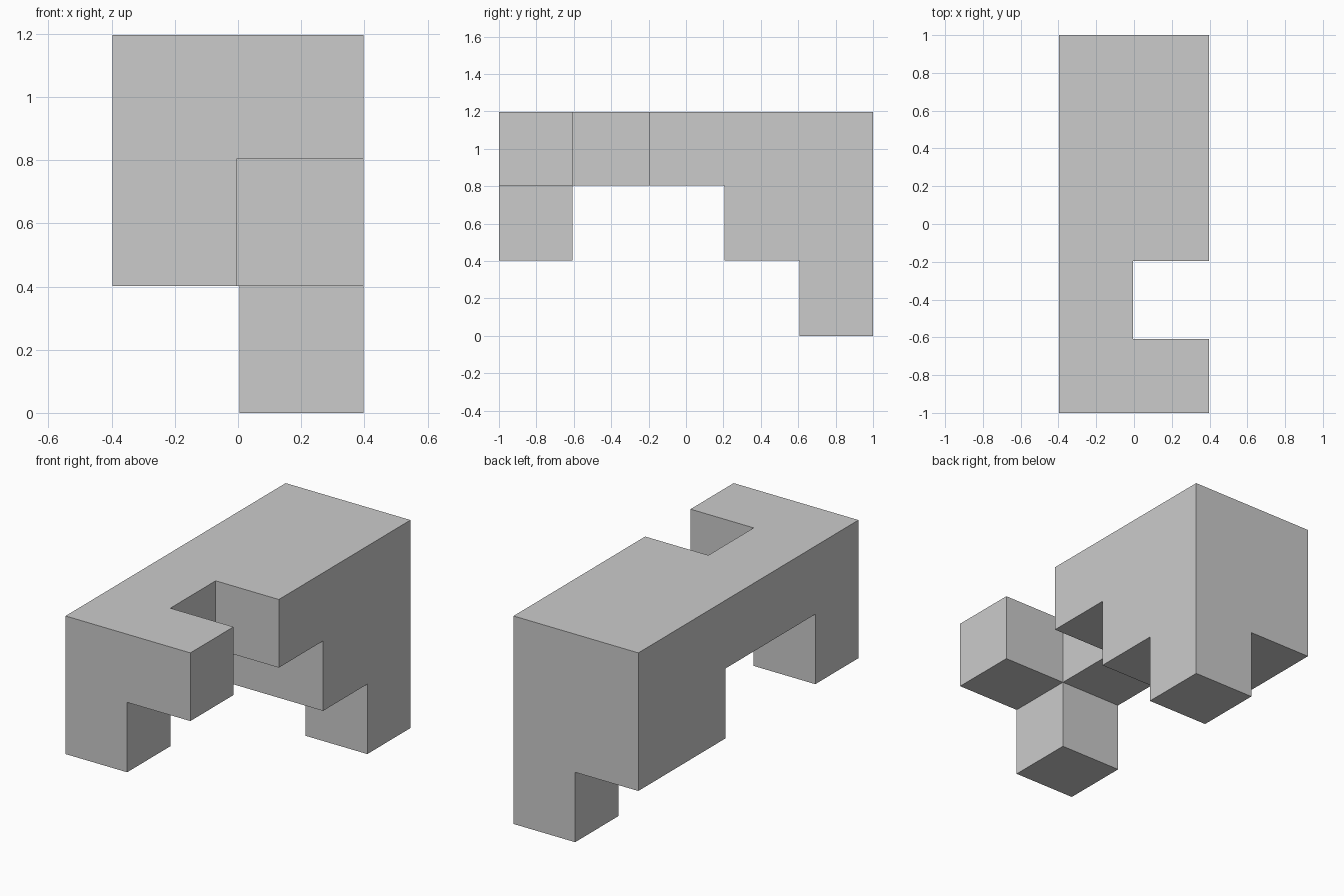
import bpy, bmesh

if "Cube" in bpy.data.objects:
    bpy.data.objects.remove(bpy.data.objects["Cube"])

CELL, PITCH = 0.392, 0.402          # block size and block spacing
X0, Y0 = -(PITCH + CELL) / 2, -1.0


def lo(origin, i):
    return round(origin + i * PITCH, 4)


def hi(origin, i):
    return round(origin + i * PITCH + CELL, 4)


def prism(name, outline, z0, z1):
    """Extrude a plan outline from z0 up to z1."""
    bm = bmesh.new()
    base = bm.faces.new([bm.verts.new((x, y, z0)) for x, y in outline])
    ext = bmesh.ops.extrude_face_region(bm, geom=[base])["geom"]
    for v in ext:
        if isinstance(v, bmesh.types.BMVert):
            v.co.z = z1
    bmesh.ops.recalc_face_normals(bm, faces=bm.faces[:])
    me = bpy.data.meshes.new(name)
    bm.to_mesh(me)
    bm.free()
    ob = bpy.data.objects.new(name, me)
    bpy.context.collection.objects.link(ob)
    return ob


def box(name, xa, xb, ya, yb, za, zb):
    return prism(name, [(xa, ya), (xb, ya), (xb, yb), (xa, yb)], za, zb)


left, right = lo(X0, 0), hi(X0, 1)
front, back = lo(Y0, 0), hi(Y0, 4)
inner_l, inner_r = hi(X0, 0), lo(X0, 1)
top = hi(0, 2)

# Top slab with the notch in its right side
body = prism("notched_body", [
    (left, front), (right, front), (right, hi(Y0, 0)), (inner_l, hi(Y0, 0)),
    (inner_l, lo(Y0, 2)), (right, lo(Y0, 2)), (right, back), (left, back)],
    lo(0, 2), top)

# Rear block, rear leg and front foot, each reaching up to the top
parts = [
    box("rear_block", left, right, lo(Y0, 3), back, lo(0, 1), top),
    box("rear_leg", inner_r, right, lo(Y0, 4), back, 0.0, top),
    box("front_foot", left, inner_l, front, hi(Y0, 0), lo(0, 1), top),
]

# Fuse everything into one solid
bpy.context.view_layer.objects.active = body
for part in parts:
    mod = body.modifiers.new("join_" + part.name, 'BOOLEAN')
    mod.operation, mod.solver, mod.object = 'UNION', 'EXACT', part
    bpy.ops.object.modifier_apply(modifier=mod.name)
    bpy.data.objects.remove(part)

# Clean flat faces
bm = bmesh.new()
bm.from_mesh(body.data)
bmesh.ops.remove_doubles(bm, verts=bm.verts[:], dist=1e-4)
bmesh.ops.dissolve_limit(bm, angle_limit=0.01, verts=bm.verts[:], edges=bm.edges[:])
bm.to_mesh(body.data)
bm.free()
